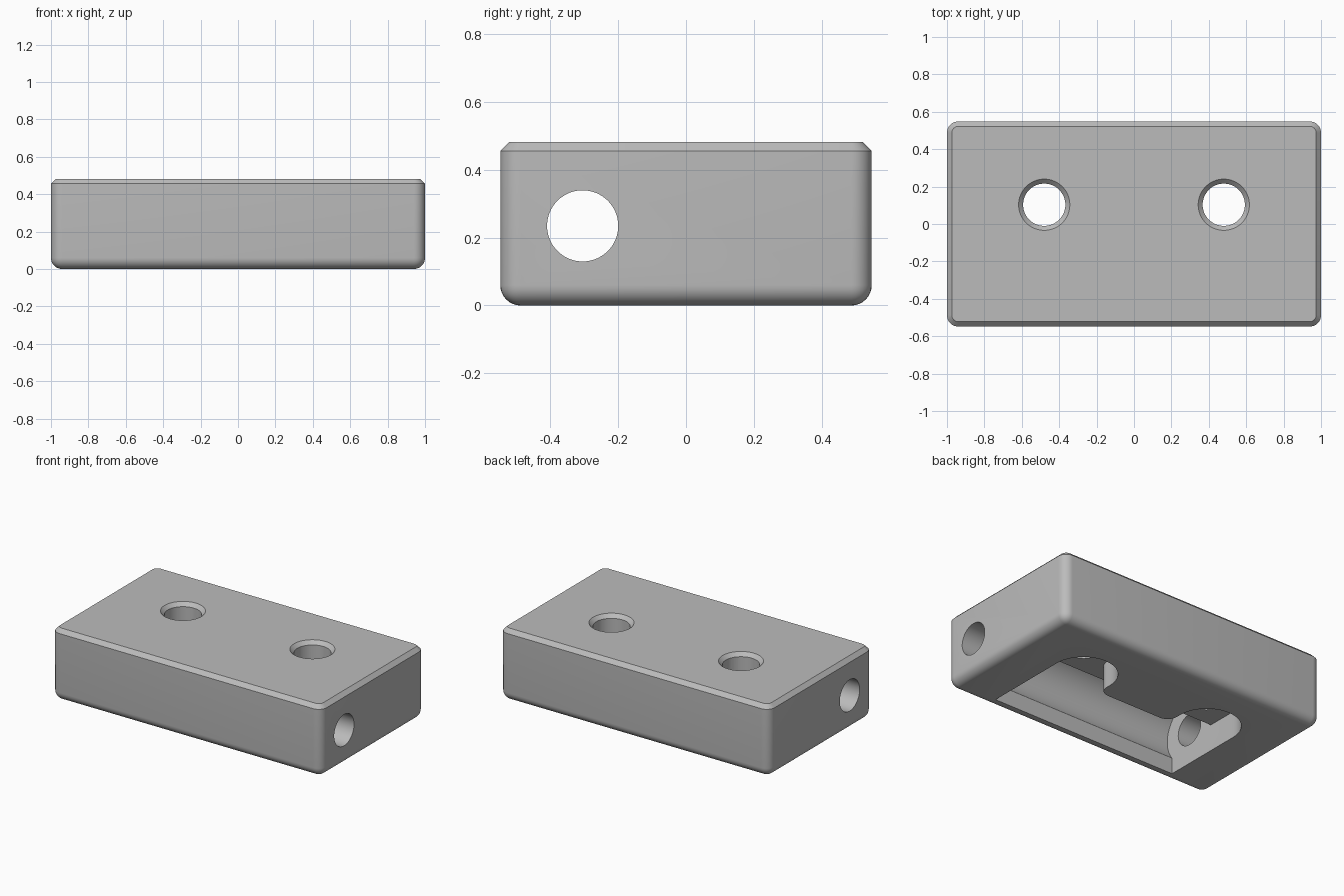
import bpy, bmesh
from math import cos, sin, radians
from mathutils import Matrix, Vector

if "Cube" in bpy.data.objects:
    bpy.data.objects.remove(bpy.data.objects["Cube"], do_unlink=True)

HX, HY, H = 1.0, 0.548, 0.482       # half length, half width, height
POCKET_X, POCKET_H = 0.69, 0.177    # pocket half length and depth
BORE_Y, BORE_Z = -0.305, 0.235      # lengthwise bore axis
HOLE_X, HOLE_Y = 0.48, 0.103        # upright screw holes


def to_object(name, bm):
    bmesh.ops.recalc_face_normals(bm, faces=bm.faces[:])
    mesh = bpy.data.meshes.new(name)
    bm.to_mesh(mesh)
    bm.free()
    obj = bpy.data.objects.new(name, mesh)
    bpy.context.collection.objects.link(obj)
    return obj


def arc(cx, cy, r, start, end, n):
    angles = [radians(start + (end - start) * i / n) for i in range(n + 1)]
    return [(cx + r * cos(a), cy + r * sin(a)) for a in angles]


def cylinder(name, r1, r2, depth, centre, along_x=False):
    bm = bmesh.new()
    turn = Matrix.Rotation(radians(90), 4, "Y") if along_x else Matrix()
    bmesh.ops.create_cone(bm, cap_ends=True, segments=64, radius1=r1, radius2=r2,
                          depth=depth, matrix=Matrix.Translation(centre) @ turn)
    return to_object(name, bm)


def cut(target, cutter):
    mod = target.modifiers.new("cut", "BOOLEAN")
    mod.operation, mod.solver, mod.object = "DIFFERENCE", "EXACT", cutter
    bpy.context.view_layer.update()
    graph = bpy.context.evaluated_depsgraph_get()
    result = bpy.data.meshes.new_from_object(target.evaluated_get(graph))
    target.modifiers.clear()
    target.data = result
    bpy.data.objects.remove(cutter, do_unlink=True)


# Block: rounded sides and underside, chamfered top rim
bm = bmesh.new()
bmesh.ops.create_cube(bm, size=1, matrix=Matrix.Translation((0, 0, H / 2))
                      @ Matrix.Diagonal((2 * HX, 2 * HY, H, 1)))
rounded = [e for e in bm.edges if min(v.co.z for v in e.verts) < 0.01]
bmesh.ops.bevel(bm, geom=rounded, offset=0.06, segments=8, profile=0.5,
                affect="EDGES", clamp_overlap=True)
rim = [e for e in bm.edges if all(v.co.z > H - 0.001 for v in e.verts)]
bmesh.ops.bevel(bm, geom=rim, offset=0.026, segments=1, affect="EDGES")
block = to_object("block", bm)

# Underside pocket: a long slot with two round lobes under the screw holes
half = arc(0.205, 0.07, 0.07, -90, 0, 8)
half += arc(0.4825, 0.103, 0.2075, 180, 0, 24)
half.append((POCKET_X, -0.468))
outline = half + [(-x, y) for x, y in reversed(half)]
bm = bmesh.new()
floor = bm.faces.new([bm.verts.new((x, y, -0.1)) for x, y in outline])
grown = bmesh.ops.extrude_face_region(bm, geom=[floor])["geom"]
bmesh.ops.translate(bm, vec=Vector((0, 0, POCKET_H + 0.1)),
                    verts=[v for v in grown if isinstance(v, bmesh.types.BMVert)])
cut(block, to_object("pocket_cutter", bm))

# Lengthwise round chamber, and the narrower bore through both ends
cut(block, cylinder("chamber_cutter", 0.207, 0.207, 2 * POCKET_X,
                    (0, BORE_Y, BORE_Z), True))
cut(block, cylinder("bore_cutter", 0.105, 0.105, 2.4, (0, BORE_Y, BORE_Z), True))

# Upright screw holes with chamfered mouths
for side in (-1, 1):
    x = side * HOLE_X
    cut(block, cylinder("hole_cutter", 0.113, 0.113, 1, (x, HOLE_Y, 0.5)))
    cut(block, cylinder("mouth_cutter", 0.112, 0.162, 0.05, (x, HOLE_Y, H)))

# Colour and shading
grey = bpy.data.materials.new("plain grey")
grey.use_nodes = True
colour = (0.5, 0.5, 0.5, 1)
grey.diffuse_color = colour
grey.node_tree.nodes["Principled BSDF"].inputs["Base Color"].default_value = colour
block.data.materials.clear()
block.data.materials.append(grey)
for poly in block.data.polygons:
    poly.material_index = 0
bpy.ops.object.select_all(action="DESELECT")
block.select_set(True)
bpy.context.view_layer.objects.active = block
bpy.ops.object.shade_smooth_by_angle(angle=radians(30))
